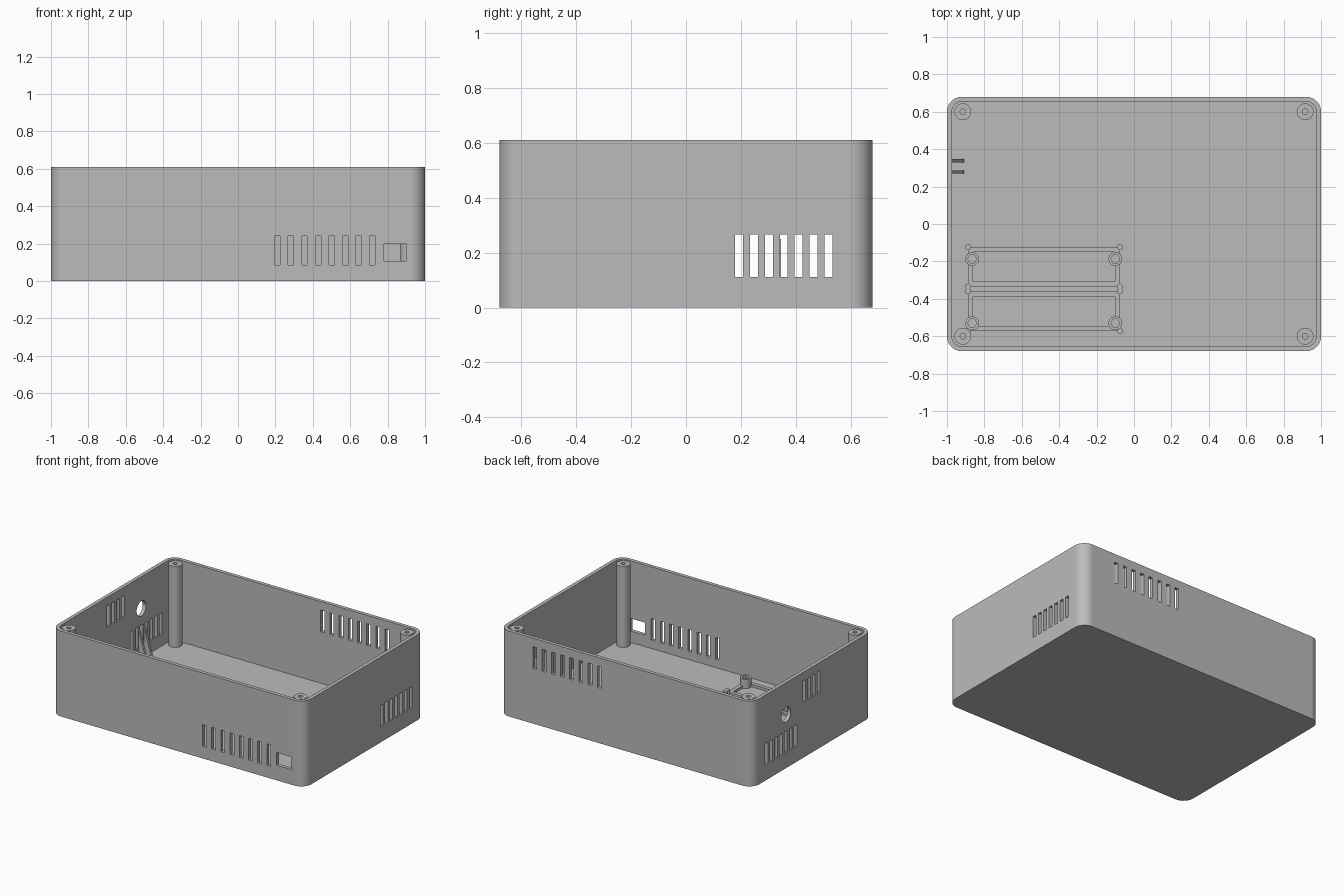
import bpy, bmesh, math
from mathutils import Matrix, Vector

cube = bpy.data.objects.get("Cube")
if cube:
    bpy.data.objects.remove(cube, do_unlink=True)

grey = bpy.data.materials.new("plain grey plastic")
grey.use_nodes = True
grey.diffuse_color = (0.5, 0.5, 0.5, 1)
grey.node_tree.nodes["Principled BSDF"].inputs["Base Color"].default_value = grey.diffuse_color

LENGTH, WIDTH, HEIGHT = 2.0, 1.36, 0.61
WALL, FLOOR, CORNER = 0.026, 0.027, 0.08
HALF_X, HALF_Y = LENGTH / 2, WIDTH / 2


def finish(name, bm):
    bmesh.ops.recalc_face_normals(bm, faces=bm.faces)
    mesh = bpy.data.meshes.new(name)
    bm.to_mesh(mesh)
    bm.free()
    mesh.materials.append(grey)
    obj = bpy.data.objects.new(name, mesh)
    bpy.context.collection.objects.link(obj)
    return obj


def smooth(obj):
    bpy.ops.object.select_all(action="DESELECT")
    obj.select_set(True)
    bpy.context.view_layer.objects.active = obj
    bpy.ops.object.shade_smooth_by_angle(angle=math.radians(30))
    normals = obj.modifiers.new("even_normals", "WEIGHTED_NORMAL")
    normals.keep_sharp = True


def skin(bm, loops):
    """Join a run of equal outlines with quads and cap both ends."""
    rings = [[bm.verts.new(p) for p in loop] for loop in loops]
    for a, b in zip(rings, rings[1:]):
        for i in range(len(a)):
            j = (i + 1) % len(a)
            bm.faces.new((a[i], a[j], b[j], b[i]))
    bm.faces.new(rings[0])
    bm.faces.new(rings[-1])


def rounded_rect(inset, z, steps=10):
    r = CORNER - inset
    points = []
    for q, (sx, sy) in enumerate([(1, 1), (-1, 1), (-1, -1), (1, -1)]):
        for s in range(steps + 1):
            a = math.pi / 2 * (q + s / steps)
            points.append(Vector((sx * (HALF_X - CORNER) + r * math.cos(a),
                                  sy * (HALF_Y - CORNER) + r * math.sin(a), z)))
    return points


def ring(x, y, r, z, sides=0, steps=24):
    """Circle outline, or a regular polygon sampled at the same points."""
    points = []
    for i in range(steps):
        a = math.tau * i / steps
        d = r
        if sides:
            half = math.pi / sides
            d = r * math.cos(half) / math.cos(a % (2 * half) - half)
        points.append(Vector((x + d * math.cos(a), y + d * math.sin(a), z)))
    return points


def add_box(bm, x0, x1, y0, y1, z0, z1):
    size = Matrix.Diagonal((x1 - x0, y1 - y0, z1 - z0, 1))
    place = Matrix.Translation(((x0 + x1) / 2, (y0 + y1) / 2, (z0 + z1) / 2))
    bmesh.ops.create_cube(bm, size=1, matrix=place @ size)


# Open tray: outer wall, rim, inner wall and floor in one skin
bm = bmesh.new()
skin(bm, [rounded_rect(0, 0), rounded_rect(0, HEIGHT),
          rounded_rect(WALL, HEIGHT), rounded_rect(WALL, FLOOR)])
shell = finish("case_shell", bm)

# Cutters for the vents, port window and cable hole
SLOT, TALL, REACH = 0.029, 0.155, 0.05
bm = bmesh.new()


def wall_slots(axis, side, start, pitch, count, z):
    for i in range(count):
        c = start + i * pitch
        along = (c - SLOT / 2, c + SLOT / 2)
        edge = side * (HALF_X if axis == "x" else HALF_Y)
        across = (edge - REACH, edge + REACH)
        spans = across + along if axis == "x" else along + across
        add_box(bm, *spans, z - TALL / 2, z + TALL / 2)


wall_slots("y", -1, 0.21, 0.0727, 8, 0.163)
wall_slots("y", 1, 0.21, 0.0727, 8, 0.472)
wall_slots("x", 1, 0.193, 0.0545, 7, 0.188)
wall_slots("x", -1, 0.193, 0.0545, 7, 0.188)
wall_slots("x", -1, -0.07, 0.0545, 4, 0.472)
add_box(bm, 0.78, 0.90, -HALF_Y - REACH, -HALF_Y + REACH, 0.108, 0.198)
bmesh.ops.create_cone(bm, cap_ends=True, segments=32, radius1=0.053, radius2=0.053,
                      depth=2 * REACH,
                      matrix=Matrix.Translation((-HALF_X, 0.30, 0.382))
                      @ Matrix.Rotation(math.pi / 2, 4, "Y"))
cutter = finish("opening_cutter", bm)
cutter.hide_render = True

cut = shell.modifiers.new("openings", "BOOLEAN")
cut.operation, cut.solver, cut.object = "DIFFERENCE", "EXACT", cutter
graph = bpy.context.evaluated_depsgraph_get()
cut_mesh = bpy.data.meshes.new_from_object(shell.evaluated_get(graph))
shell.modifiers.clear()
shell.data = cut_mesh
bpy.data.objects.remove(cutter, do_unlink=True)
smooth(shell)

# Corner screw posts with blind holes
for sx, side in ((-1, "right"), (1, "left")):
    for sy, end in ((-1, "front"), (1, "back")):
        x, y, top = sx * 0.915, sy * 0.6, HEIGHT - 0.005
        bm = bmesh.new()
        skin(bm, [ring(x, y, 0.045, FLOOR / 2), ring(x, y, 0.045, top),
                  ring(x, y, 0.015, top), ring(x, y, 0.015, 0.3)])
        smooth(finish(f"{end}_{side}_screw_post", bm))

# Two low board frames with a locating peg at every corner
FRAME_X0, FRAME_X1, RAIL = -0.888, -0.075, 0.027
for name, y0, y1 in (("rear", -0.335, -0.123), ("front", -0.572, -0.36)):
    bm = bmesh.new()
    low, high = FLOOR / 2, 0.045
    outlines = []
    for inset, z in ((0, low), (0, high), (RAIL, high), (RAIL, FLOOR / 2)):
        xs, ys = (FRAME_X0 + inset, FRAME_X1 - inset), (y0 + inset, y1 - inset)
        outlines.append([Vector((xs[0], ys[0], z)), Vector((xs[1], ys[0], z)),
                         Vector((xs[1], ys[1], z)), Vector((xs[0], ys[1], z))])
    skin(bm, outlines)
    finish(f"{name}_board_frame", bm)
    bm = bmesh.new()
    for x in (FRAME_X0, FRAME_X1):
        for y in (y0, y1):
            skin(bm, [ring(x, y, 0.016, low), ring(x, y, 0.016, 0.062)])
    smooth(finish(f"{name}_frame_pegs", bm))

# Board standoffs with hexagonal nut pockets
bm = bmesh.new()
for x in (-0.865, -0.1):
    for y in (-0.187, -0.53):
        skin(bm, [ring(x, y, 0.037, FLOOR / 2), ring(x, y, 0.037, 0.093),
                  ring(x, y, 0.024, 0.093, 6), ring(x, y, 0.024, 0.05, 6)])
smooth(finish("board_standoffs", bm))

# Pair of sloping ribs on the right wall
for name, y in (("front", 0.278), ("back", 0.338)):
    bm = bmesh.new()
    wall_x, toe_x = -HALF_X + WALL - 0.004, -0.91
    skin(bm, [[Vector((wall_x, s, 0.25)), Vector((wall_x, s, FLOOR / 2)),
               Vector((toe_x, s, FLOOR / 2)), Vector((toe_x, s, 0.03))]
              for s in (y - 0.009, y + 0.009)])
    finish(f"{name}_wall_rib", bm)
